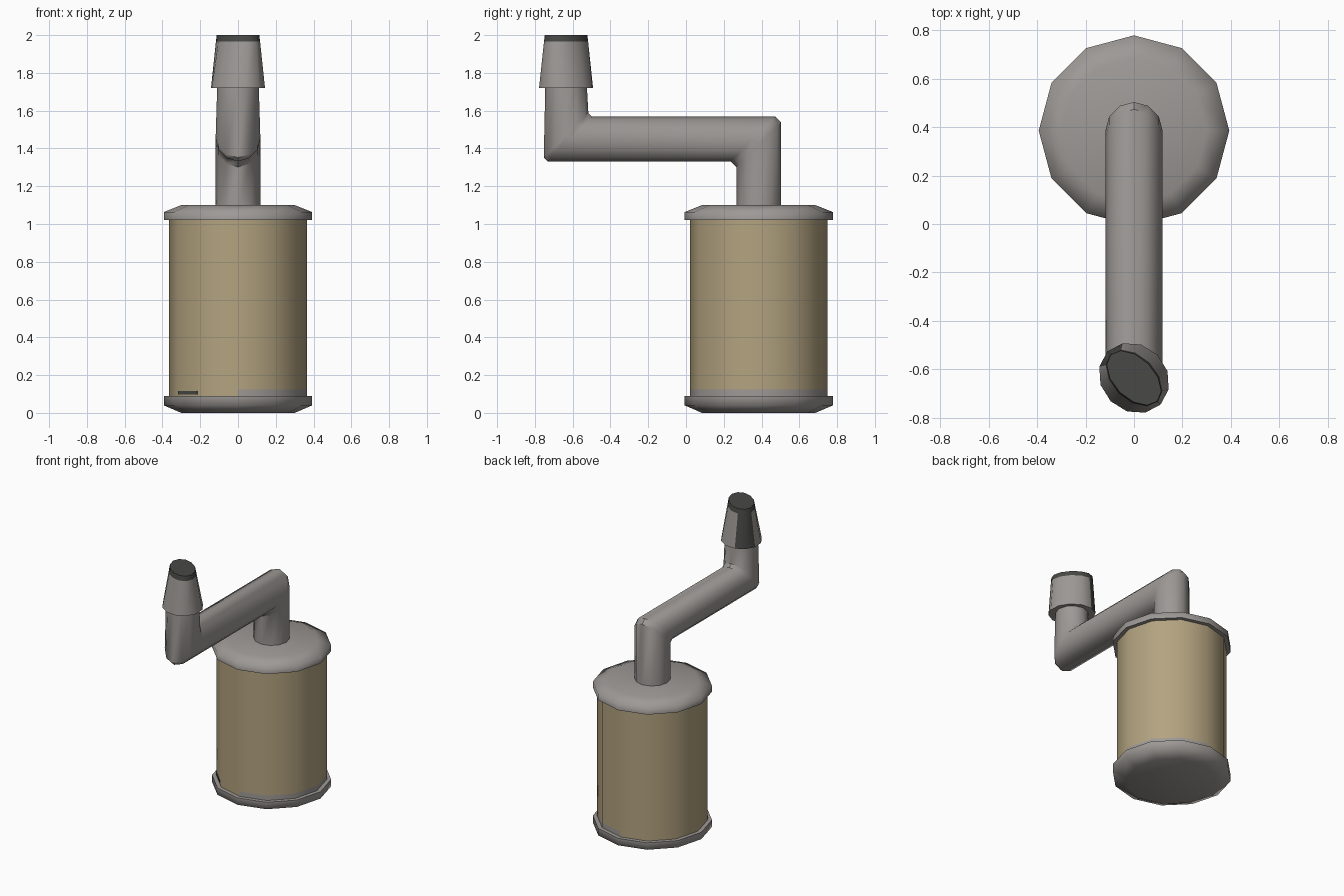
import bpy, bmesh, math
from mathutils import Vector

if "Cube" in bpy.data.objects:
    bpy.data.objects.remove(bpy.data.objects["Cube"])


def material(name, rgb):
    m = bpy.data.materials.new(name)
    m.diffuse_color = (*rgb, 1)
    m.use_nodes = True
    m.node_tree.nodes["Principled BSDF"].inputs["Base Color"].default_value = m.diffuse_color
    return m


grey = material("warm grey metal", (0.34, 0.32, 0.305))
tan = material("tan canister", (0.45, 0.365, 0.215))
dark = material("dark grey", (0.065, 0.065, 0.063))

BODY_Y, NOZZLE_Y = 0.385, -0.635


def loft(name, rings, mats, angle, rule=None):
    """Skin a list of rings of points, close both ends, colour faces by rule."""
    bm = bmesh.new()
    loops = [[bm.verts.new(p) for p in r] for r in rings]
    n = len(loops[0])
    for a, b in zip(loops, loops[1:]):
        for i in range(n):
            j = (i + 1) % n
            bm.faces.new((a[i], a[j], b[j], b[i]))
    bm.faces.new(loops[0][::-1])
    bm.faces.new(loops[-1])
    bmesh.ops.recalc_face_normals(bm, faces=bm.faces[:])
    if rule:
        for f in bm.faces:
            f.material_index = rule(f.calc_center_median(), f.normal)
    me = bpy.data.meshes.new(name)
    bm.to_mesh(me)
    bm.free()
    for m in mats:
        me.materials.append(m)
    ob = bpy.data.objects.new(name, me)
    bpy.context.collection.objects.link(ob)
    bpy.ops.object.select_all(action='DESELECT')
    ob.select_set(True)
    bpy.context.view_layer.objects.active = ob
    bpy.ops.object.shade_smooth_by_angle(angle=math.radians(angle))
    return ob


def ring(z, a, b=None, y=BODY_Y, sides=12, turn=0.0):
    """Ellipse with half-axes a, b turned about z."""
    b = b or a
    c, s = math.cos(turn), math.sin(turn)
    pts = []
    for i in range(sides):
        t = 2 * math.pi * i / sides
        u, v = a * math.cos(t), b * math.sin(t)
        pts.append(Vector((u * c - v * s, y + u * s + v * c, z)))
    return pts


# Canister, with a grey band at the foot of its front right and back right
loft("canister", [ring(z, 0.365) for z in (0.07, 0.125, 1.04)], [tan, grey], 40,
     lambda c, n: 1 if c.z < 0.11 and n.x > 0.1 else 0)

# Domed end caps
for name, profile in (
        ("bottom_cap", ((0, 0.30), (0.04, 0.393), (0.09, 0.393))),
        ("top_cap", ((1.02, 0.393), (1.063, 0.393), (1.10, 0.30)))):
    loft(name, [ring(z, r) for z, r in profile], [grey], 75)

# Small dark mark low on the front left of the canister
p, q = (Vector((0.367 * math.cos(t), BODY_Y + 0.367 * math.sin(t), 0))
        for t in (math.radians(210), math.radians(240)))
out = Vector((math.cos(math.radians(225)), math.sin(math.radians(225)), 0)) * 0.005
a, b = p, p.lerp(q, 0.75)
loft("dark_mark", [[v + Vector((0, 0, z)) for v in (a, b, b - out, a - out)]
                   for z in (0.098, 0.115)], [dark], 30)

# Bent pipe: mitred corners, each split into a small chamfer
R, PIPE_Z = 0.118, 1.45
base = ring(0, R, y=0)
up, fwd = Vector((0, 0, 1)), Vector((0, -1, 0))
first = [Vector((p.x, BODY_Y + p.y, PIPE_Z + p.y)) for p in base]
second = [Vector((p.x, NOZZLE_Y + p.y, PIPE_Z + p.y)) for p in base]
rings = [[Vector((p.x, BODY_Y + p.y, 1.08)) for p in base],
         [p - up * 0.03 for p in first], [p + fwd * 0.03 for p in first],
         [p - fwd * 0.02 for p in second], [p + up * 0.02 for p in second],
         [Vector((p.x * 0.93, NOZZLE_Y + p.y * 0.93, 1.74)) for p in base]]
loft("bent_pipe", rings, [grey], 40)

# Flattened mouthpiece with dark tip and a dark streak at the back left
SIZES = [(1.72, 0.155, 0.136), (1.965, 0.139, 0.09), (2.0, 0.136, 0.083)]
streak = Vector((-1, 1, 0)).normalized()
loft("mouthpiece",
     [ring(z, a, b, NOZZLE_Y, 12, math.radians(-45)) for z, a, b in SIZES],
     [grey, dark], 50,
     lambda c, n: 1 if c.z > 1.97 or (n.z > -0.5 and n.dot(streak) > 0.9) else 0)
